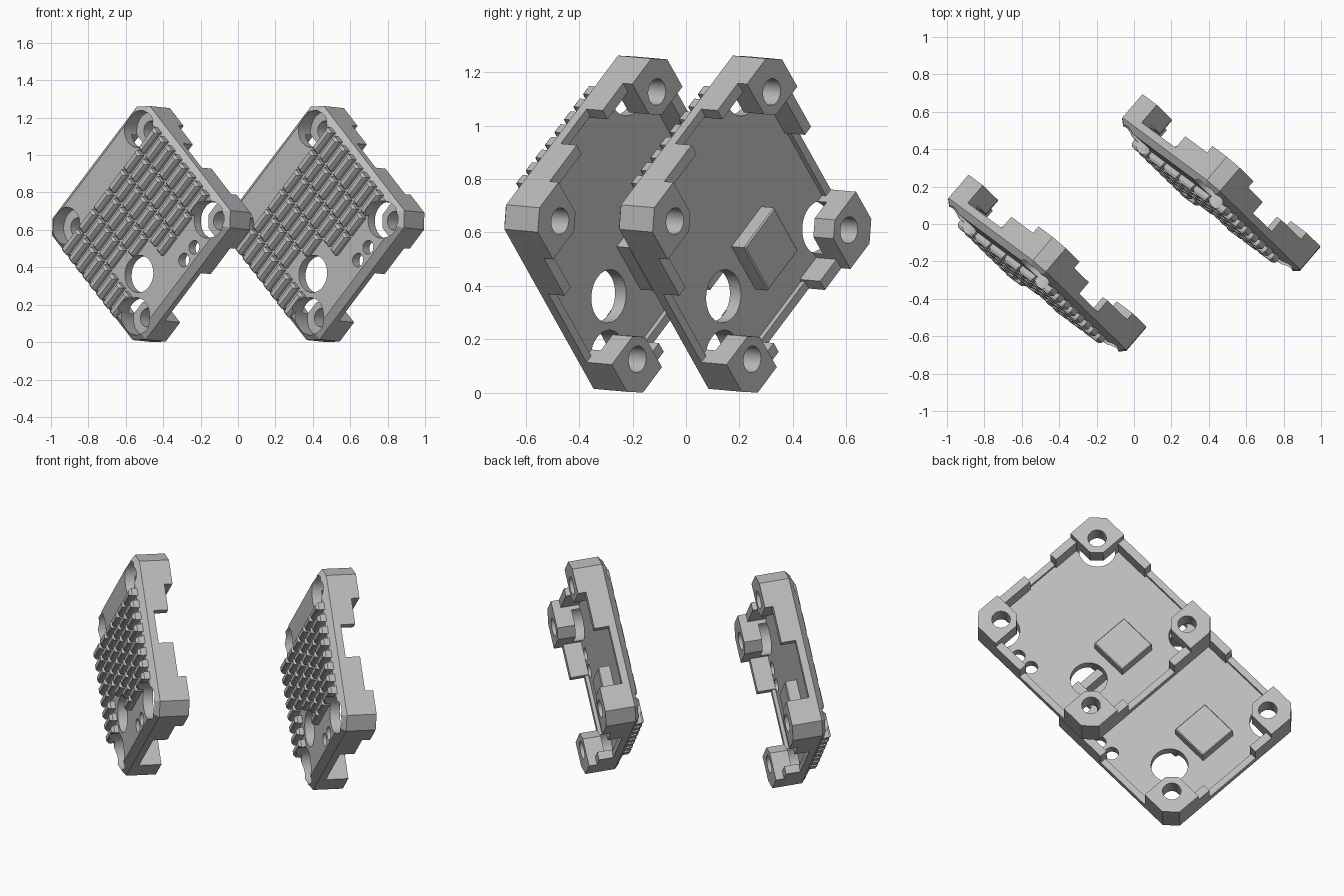
import bpy, bmesh, math
from mathutils import Matrix, Vector

if "Cube" in bpy.data.objects:
    bpy.data.objects.remove(bpy.data.objects["Cube"])

# Local frame of one cover: x, y in the plate, z out of the finned face (inside is -z)
U = Vector((0.5245, -0.5105, -0.681)).normalized()
N = Vector((-0.650, -0.757, 0.067))
N = (N - U * N.dot(U)).normalized()
V = N.cross(U)
H, CUT, P = 0.475, 0.065, 0.355      # half size, corner cut, hole position
FLOOR, RIM, WALL, BOSS = 0.055, 0.075, 0.155, 0.20

grey = bpy.data.materials.new("grey")
grey.diffuse_color = (0.5, 0.5, 0.5, 1)
grey.use_nodes = True
grey.node_tree.nodes["Principled BSDF"].inputs["Base Color"].default_value = grey.diffuse_color
scene = bpy.context.scene.collection


def loft(name, rings, coll):
    """Closed solid through rings of (points, depth below the finned face)."""
    bm = bmesh.new()
    loops = [[bm.verts.new((x, y, -d)) for x, y in pts] for pts, d in rings]
    n = len(loops[0])
    for a, b in zip(loops, loops[1:]):
        for i in range(n):
            j = (i + 1) % n
            bm.faces.new((a[i], a[j], b[j], b[i]))
    bm.faces.new(loops[0])
    bm.faces.new(loops[-1])
    bmesh.ops.recalc_face_normals(bm, faces=bm.faces)
    me = bpy.data.meshes.new(name)
    bm.to_mesh(me)
    bm.free()
    me.materials.append(grey)
    ob = bpy.data.objects.new(name, me)
    coll.objects.link(ob)
    return ob


def octagon(h, c):
    k = h - c
    return [(h, -k), (h, k), (k, h), (-k, h), (-h, k), (-h, -k), (-k, -h), (k, -h)]


def rect(x0, x1, y0, y1):
    return [(x0, y0), (x1, y0), (x1, y1), (x0, y1)]


def circle(cx, cy, r, n=32):
    return [(cx + r * math.cos(2 * math.pi * i / n),
             cy + r * math.sin(2 * math.pi * i / n)) for i in range(n)]


def group(name):
    c = bpy.data.collections.new(name)
    scene.children.link(c)
    return c


def boolean(ob, coll, op):
    m = ob.modifiers.new(op.lower(), 'BOOLEAN')
    m.operation, m.solver = op, 'EXACT'
    m.operand_type, m.collection = 'COLLECTION', coll


pocket, added, cutters = group("pocket"), group("added"), group("cutters")

# Chamfered tray with a shallow pocket
cover = loft("cover_left", [(octagon(H - 0.035, 0.05), 0), (octagon(H, CUT), 0.035),
                            (octagon(H, CUT), RIM)], scene)
loft("pocket_cutter", [(octagon(H - 0.035, 0.05), FLOOR), (octagon(H - 0.035, 0.05), 0.3)], pocket)

# Corner bosses with screw holes
i = 0.27
for sx in (-1, 1):
    for sy in (-1, 1):
        prof = [(i + 0.05, i), (H, i), (H, H - CUT), (H - CUT, H), (i, H), (i, i + 0.05)]
        prof = [(x * sx, y * sy) for x, y in prof]
        loft("boss", [(prof, 0.045), (prof, BOSS)], added)
        loft("counterbore", [(circle(sx * P, sy * P, 0.1), -0.1),
                             (circle(sx * P, sy * P, 0.1), 0.1)], cutters)
        loft("screw_hole", [(circle(sx * P, sy * P, 0.05), 0.05),
                            (circle(sx * P, sy * P, 0.05), 0.3)], cutters)

# Raised wall lengths running out from the bosses
T = H - 0.045
E = H - CUT
for x0, x1, y0, y1 in [(-E, -0.12, T, H), (0.07, E, T, H),
                       (-E, -0.15, -H, -T), (0.19, E, -H, -T),
                       (-H, -T, 0.06, E), (T, H, 0.08, E)]:
    r = rect(x0, x1, y0, y1)
    loft("wall", [(r, 0.045), (r, WALL)], added)

# Contact pad inside
pad = rect(-0.16, 0.06, -0.285, -0.065)
loft("contact_pad", [(pad, 0.04), (pad, 0.115),
                     (rect(-0.155, 0.055, -0.28, -0.07), 0.12)], added)

# Tapered cooling fins, leaving room for the large opening
for row in range(8):
    x = -0.245 + 0.07 * row
    for col in range(6):
        y = 0.145 * (col - 2.5)
        if math.hypot(x - 0.21, y + 0.18) < 0.15:
            continue
        lo = y - (0.085 if col == 0 else 0.065)
        hi = y + (0.085 if col == 5 else 0.065)
        loft("fin", [(rect(x - 0.022, x + 0.022, lo, hi), 0.02),
                     (rect(x - 0.022, x + 0.022, lo, hi), -0.025),
                     (rect(x - 0.012, x + 0.012, lo + 0.012, hi - 0.012), -0.04)], added)

# Cable opening and two small holes
for x, y, r in [(0.21, -0.18, 0.1), (0.39, 0.183, 0.037), (0.387, 0.087, 0.037)]:
    loft("opening", [(circle(x, y, r), -0.1), (circle(x, y, r), 0.1)], cutters)

boolean(cover, pocket, 'DIFFERENCE')
boolean(cover, added, 'UNION')
boolean(cover, cutters, 'DIFFERENCE')
dg = bpy.context.evaluated_depsgraph_get()
mesh = bpy.data.meshes.new_from_object(cover.evaluated_get(dg))
cover.modifiers.clear()
cover.data = mesh
mesh.materials.clear()
mesh.materials.append(grey)
for p in mesh.polygons:
    p.material_index = 0
for c in (pocket, added, cutters):
    for ob in list(c.objects):
        bpy.data.objects.remove(ob)
    bpy.data.collections.remove(c)

# Tilt the cover into place and repeat it
rot = Matrix((U, V, N)).transposed().to_4x4()
mesh.transform(Matrix.Translation((-0.54, -0.297, 0.641)) @ rot)
low = min(v.co.z for v in mesh.vertices)
mesh.transform(Matrix.Translation((0, 0, -low)))
second = bpy.data.objects.new("cover_right", mesh.copy())
second.data.transform(Matrix.Translation((0.93, 0.43, 0)))
scene.objects.link(second)
for ob in (cover, second):
    bpy.ops.object.select_all(action='DESELECT')
    ob.select_set(True)
    bpy.context.view_layer.objects.active = ob
    bpy.ops.object.shade_smooth_by_angle(angle=math.radians(25))
